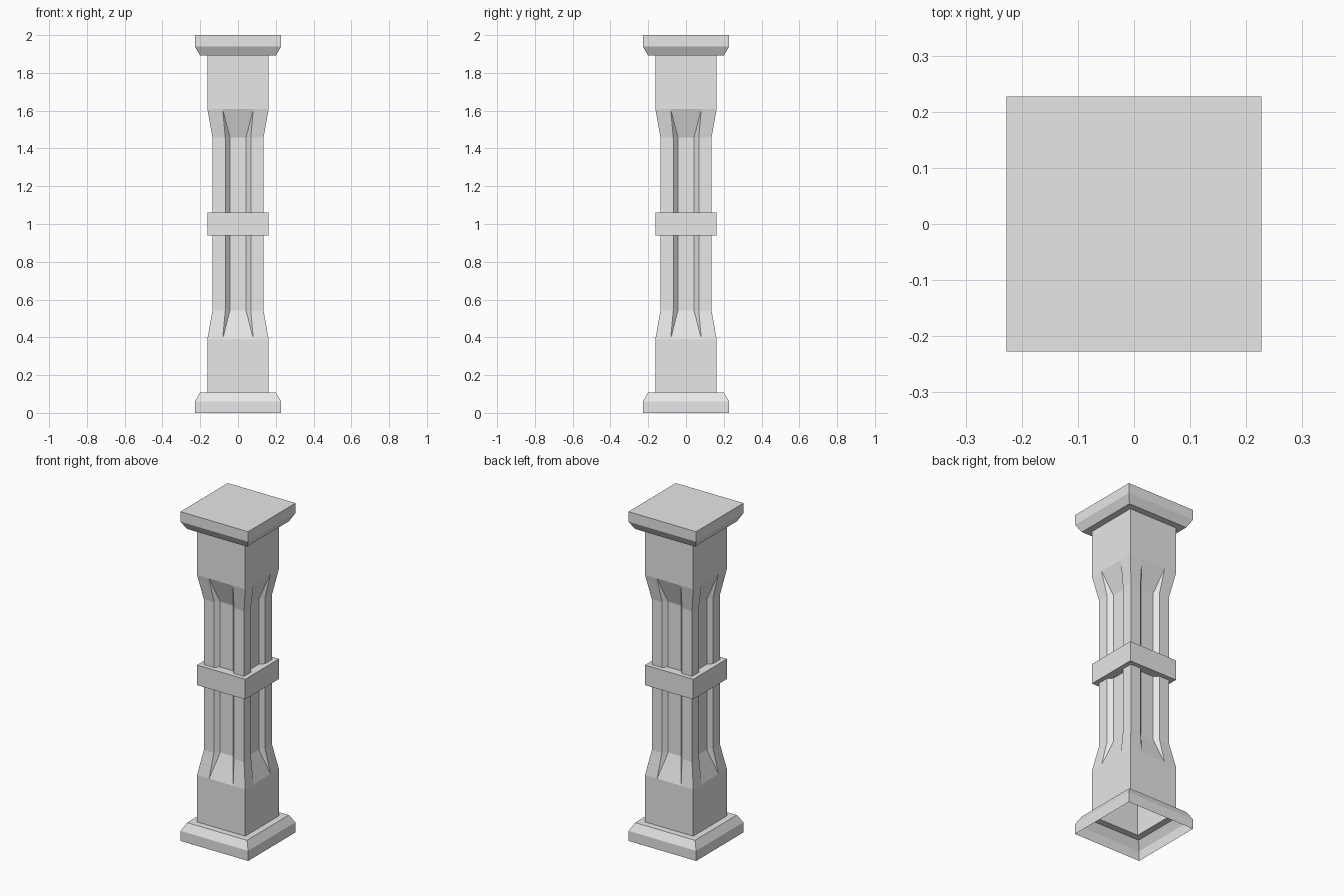
import bpy
import bmesh

cube = bpy.data.objects.get("Cube")
if cube:
    bpy.data.objects.remove(cube, do_unlink=True)

stone = bpy.data.materials.new("grey_stone")
stone.use_nodes = True
stone.diffuse_color = (0.8, 0.8, 0.8, 1)
stone.node_tree.nodes["Principled BSDF"].inputs["Base Color"].default_value = (0.8, 0.8, 0.8, 1)

HEIGHT = 2.0
BLOCK, SHAFT = 0.162, 0.135       # half widths of the blocks and the fluted shaft
FLUTE = (0.0675, 0.0425, 0.11)    # half width at the mouth, at the floor, floor distance


def section(z, half, flute=None):
    """Square outline, optionally with a channel in each side."""
    side = [(-half, -half)]
    if flute:
        mouth, floor, depth = flute
        side += [(-mouth, -half), (-floor, -depth), (floor, -depth), (mouth, -half)]
    points = []
    for _ in range(4):
        points += [(x, y, z) for x, y in side]
        side = [(-y, x) for x, y in side]
    return points


def flipped(rings):
    """Mirror a stack of rings about the middle of the height."""
    return [[(x, y, HEIGHT - z) for x, y, z in ring] for ring in reversed(rings)]


def loft(name, rings, close_top=False):
    bm = bmesh.new()
    loops = [[bm.verts.new(p) for p in ring] for ring in rings]
    for low, high in zip(loops, loops[1:]):
        n = len(low)
        for i in range(n):
            j = (i + 1) % n
            bm.faces.new((low[i], low[j], high[j], high[i]))
    if close_top:
        bm.faces.new(loops[-1])
    bmesh.ops.remove_doubles(bm, verts=bm.verts, dist=0.0001)
    mesh = bpy.data.meshes.new(name)
    bm.to_mesh(mesh)
    bm.free()
    mesh.materials.append(stone)
    obj = bpy.data.objects.new(name, mesh)
    bpy.context.collection.objects.link(obj)


# Chamfered foot with a ledge, open underneath, and its mirror as the cap
foot = [section(0, 0.2275), section(0.061, 0.2275),
        section(0.108, 0.201), section(0.108, BLOCK)]
loft("base", foot)
loft("cap", flipped(foot), close_top=True)

# Plain square blocks at both ends
block = [section(0.108, BLOCK), section(0.392, BLOCK)]
loft("lower_block", block)
loft("upper_block", flipped(block))

# Fluted shaft halves, tapering out of the blocks
shaft = [section(0.392, BLOCK, (0.081, 0.081, BLOCK)),
         section(0.542, SHAFT, FLUTE), section(0.939, SHAFT, FLUTE)]
loft("lower_shaft", shaft)
loft("upper_shaft", flipped(shaft))

# Square band around the middle, with ledges meeting the flutes
flat = (FLUTE[0], FLUTE[1], BLOCK)
half_band = [section(0.939, SHAFT, FLUTE), section(0.939, BLOCK, flat)]
loft("middle_band", half_band + flipped(half_band))
